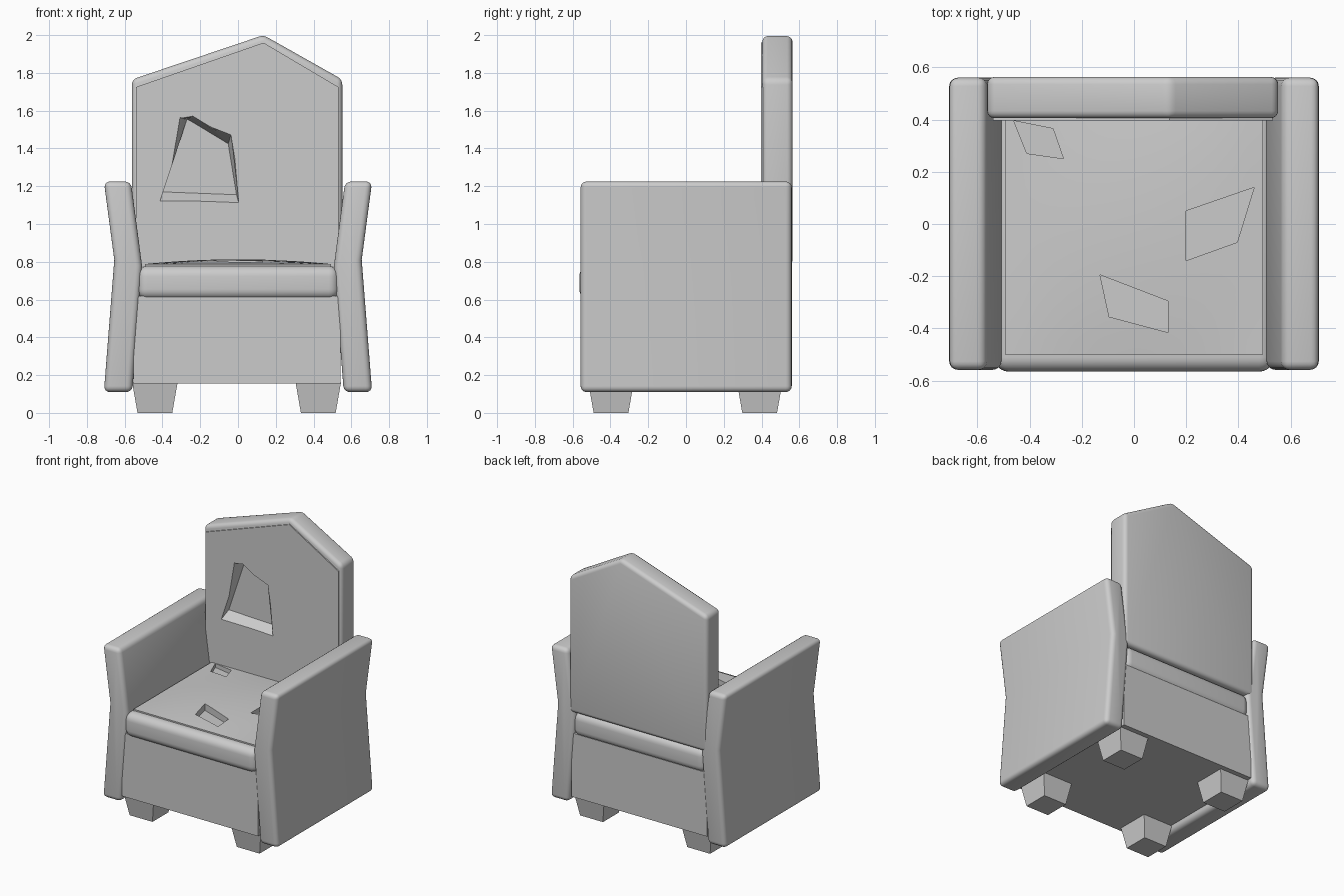
import bpy, bmesh, math

if "Cube" in bpy.data.objects:
    bpy.data.objects.remove(bpy.data.objects["Cube"])


def finish(obj, bevel=0, segments=4, cutters=(), angle=35):
    """Apply bevel and cuts, then smooth by angle."""
    bpy.ops.object.select_all(action='DESELECT')
    obj.select_set(True)
    bpy.context.view_layer.objects.active = obj
    if bevel:
        m = obj.modifiers.new("bevel", 'BEVEL')
        m.width, m.segments = bevel, segments
        m.limit_method, m.angle_limit = 'ANGLE', math.radians(25)
        bpy.ops.object.modifier_apply(modifier=m.name)
    for c in cutters:
        m = obj.modifiers.new("cut", 'BOOLEAN')
        m.operation, m.object, m.solver = 'DIFFERENCE', c, 'EXACT'
        bpy.ops.object.modifier_apply(modifier=m.name)
    bpy.ops.object.shade_smooth_by_angle(angle=math.radians(angle))
    return obj


def loft(name, a, b):
    """Closed solid between two matching outlines of 3D points."""
    n = len(a)
    faces = [list(range(n)), list(range(n, 2 * n))]
    faces += [[i, (i + 1) % n, n + (i + 1) % n, n + i] for i in range(n)]
    me = bpy.data.meshes.new(name)
    me.from_pydata(a + b, [], faces)
    bm = bmesh.new()
    bm.from_mesh(me)
    bmesh.ops.recalc_face_normals(bm, faces=bm.faces)
    bm.to_mesh(me)
    bm.free()
    obj = bpy.data.objects.new(name, me)
    bpy.context.collection.objects.link(obj)
    return obj


def slab(name, profile, y0, y1):
    """XZ profile extruded along y."""
    return loft(name, [(x, y0, z) for x, z in profile], [(x, y1, z) for x, z in profile])


def box(name, x0, x1, y0, y1, z0, z1):
    return slab(name, [(x0, z0), (x1, z0), (x1, z1), (x0, z1)], y0, y1)


def cutter(obj):
    obj.hide_render = True
    obj.hide_set(True)
    return obj


# Armrests, waisted side panels
for side, s in (("left", -1), ("right", 1)):
    prof = [(0.71, 0.11), (0.655, 0.81), (0.71, 1.225), (0.567, 1.225), (0.508, 0.78), (0.56, 0.11)]
    finish(slab(side + "_arm", [(s * x, z) for x, z in prof], -0.558, 0.56), 0.032)

# Base
finish(box("base", -0.553, 0.543, -0.545, 0.545, 0.155, 0.62))

# Tapered legs
for ix, cx in (("left", -0.44), ("right", 0.425)):
    for iy, cy in (("front", -0.397), ("back", 0.39)):
        ring = lambda h, z: [(cx + i * h, cy + j * h, z) for i, j in ((-1, -1), (1, -1), (1, 1), (-1, 1))]
        finish(loft(f"{iy}_{ix}_leg", ring(0.092, 0), ring(0.12, 0.16)))

# Torn patches cut into the seat
holes = [
    [(-0.46, 0.395), (-0.31, 0.365), (-0.27, 0.25), (-0.41, 0.27)],
    [(0.20, 0.05), (0.46, 0.14), (0.395, -0.07), (0.20, -0.14)],
    [(-0.13, -0.195), (0.13, -0.295), (0.13, -0.415), (-0.095, -0.355)],
]
seat_cuts = [cutter(loft(f"seat_cutter_{i}", [(x, y, 0.76) for x, y in h], [(x, y, 0.9) for x, y in h]))
             for i, h in enumerate(holes)]

# Seat cushion with rounded rim
finish(box("seat", -0.535, 0.535, -0.565, 0.555, 0.6, 0.778), 0.055, 6, seat_cuts)

# Crowned top panel of the seat
bm = bmesh.new()
bmesh.ops.create_grid(bm, x_segments=16, y_segments=16, size=1)
for v in bm.verts:
    u, w = v.co.x, v.co.y
    v.co = (0.493 * u, -0.04 + 0.46 * w, 0.788 + 0.025 * (1 - u * u) * (1 - w * w))
ext = bmesh.ops.extrude_face_region(bm, geom=bm.faces[:], use_keep_orig=True)
for v in ext['geom']:
    if isinstance(v, bmesh.types.BMVert):
        v.co.z = 0.755
bmesh.ops.recalc_face_normals(bm, faces=bm.faces)
me = bpy.data.meshes.new("seat_panel")
bm.to_mesh(me)
bm.free()
panel = bpy.data.objects.new("seat_panel", me)
bpy.context.collection.objects.link(panel)
finish(panel, 0, 1, seat_cuts)

# Torn patch cut into the backrest, with sloping walls
outer = [(-0.412, 1.125), (-0.305, 1.565), (-0.24, 1.57), (-0.038, 1.47), (0.003, 1.115)]
inner = [(-0.40, 1.17), (-0.27, 1.555), (-0.25, 1.545), (-0.052, 1.425), (-0.008, 1.155)]
mouth = [(2 * o[0] - i[0], 0.335, 2 * o[1] - i[1]) for o, i in zip(outer, inner)]
back_cut = cutter(loft("back_cutter", mouth, [(x, 0.465, z) for x, z in inner]))

# Backrest with crooked peak, and its thin front panel
back = [(-0.562, 0.775), (0.552, 0.775), (0.552, 1.765), (0.135, 2.0), (-0.562, 1.765)]
finish(slab("backrest", back, 0.405, 0.563), 0.028, 4, [back_cut])
front = [(-0.54, 0.775), (0.532, 0.775), (0.532, 1.725), (0.135, 1.96), (-0.54, 1.725)]
finish(slab("back_panel", front, 0.397, 0.42), 0, 1, [back_cut])
